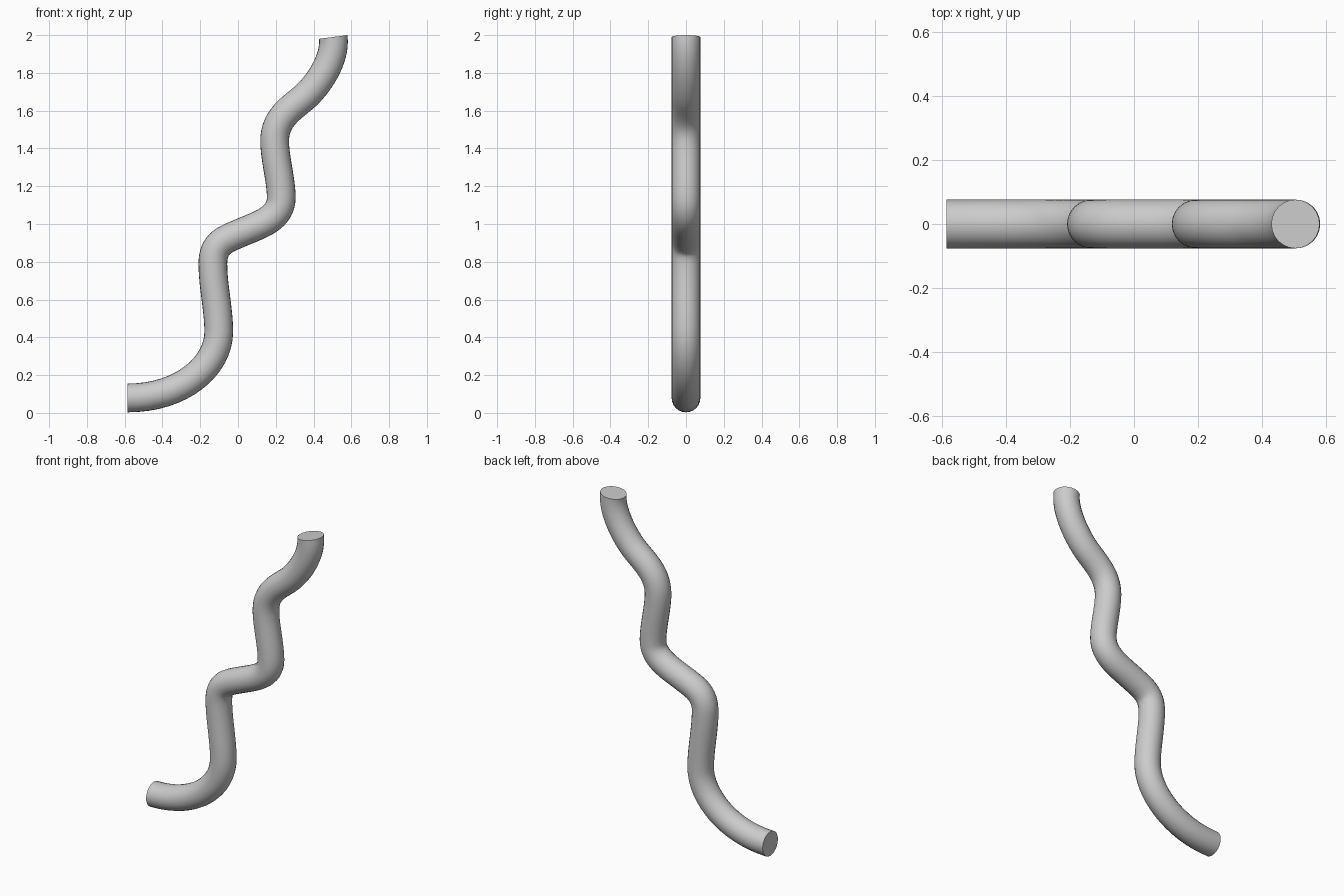
import bpy
from mathutils import Vector

cube = bpy.data.objects.get("Cube")
if cube:
    bpy.data.objects.remove(cube, do_unlink=True)

RADIUS = 0.076

# Plain grey material
grey = bpy.data.materials.new("plain_grey")
grey.use_nodes = True
colour = (0.6, 0.6, 0.6, 1)
grey.diffuse_color = colour
grey.node_tree.nodes["Principled BSDF"].inputs["Base Color"].default_value = colour

# Centreline in the xz plane: point, direction, handle length before and after
path = [
    ((-0.585, 0.079), (1, 0), 0.1, 0.29),
    ((-0.102, 0.43), (0, 1), 0.18, 0.12),
    ((-0.133, 0.79), (0, 1), 0.12, 0.11),
    ((0.025, 0.958), (0.92, 0.39), 0.1, 0.1),
    ((0.229, 1.14), (0, 1), 0.11, 0.09),
    ((0.194, 1.44), (0, 1), 0.09, 0.12),
    ((0.35, 1.67), (0.76, 0.65), 0.09, 0.09),
    ((0.504, 1.99), (-0.13, 0.99), 0.12, 0.1),
]

# Round tube swept along the centreline, capped at both ends
curve = bpy.data.curves.new("bent_tube", "CURVE")
curve.dimensions = "3D"
curve.resolution_u = 16
curve.bevel_depth = RADIUS
curve.bevel_resolution = 10
curve.use_fill_caps = True
spline = curve.splines.new("BEZIER")
spline.bezier_points.add(len(path) - 1)
for point, (pos, way, before, after) in zip(spline.bezier_points, path):
    co = Vector((pos[0], 0, pos[1]))
    direction = Vector((way[0], 0, way[1])).normalized()
    point.handle_left_type = point.handle_right_type = "FREE"
    point.co = co
    point.handle_left = co - direction * before
    point.handle_right = co + direction * after

tube = bpy.data.objects.new("bent_tube", curve)
bpy.context.collection.objects.link(tube)
curve.materials.append(grey)

# Convert to mesh; smooth sides with crisp end caps
bpy.ops.object.select_all(action="DESELECT")
tube.select_set(True)
bpy.context.view_layer.objects.active = tube
bpy.ops.object.convert(target="MESH")
bpy.ops.object.shade_smooth_by_angle(angle=0.7)
